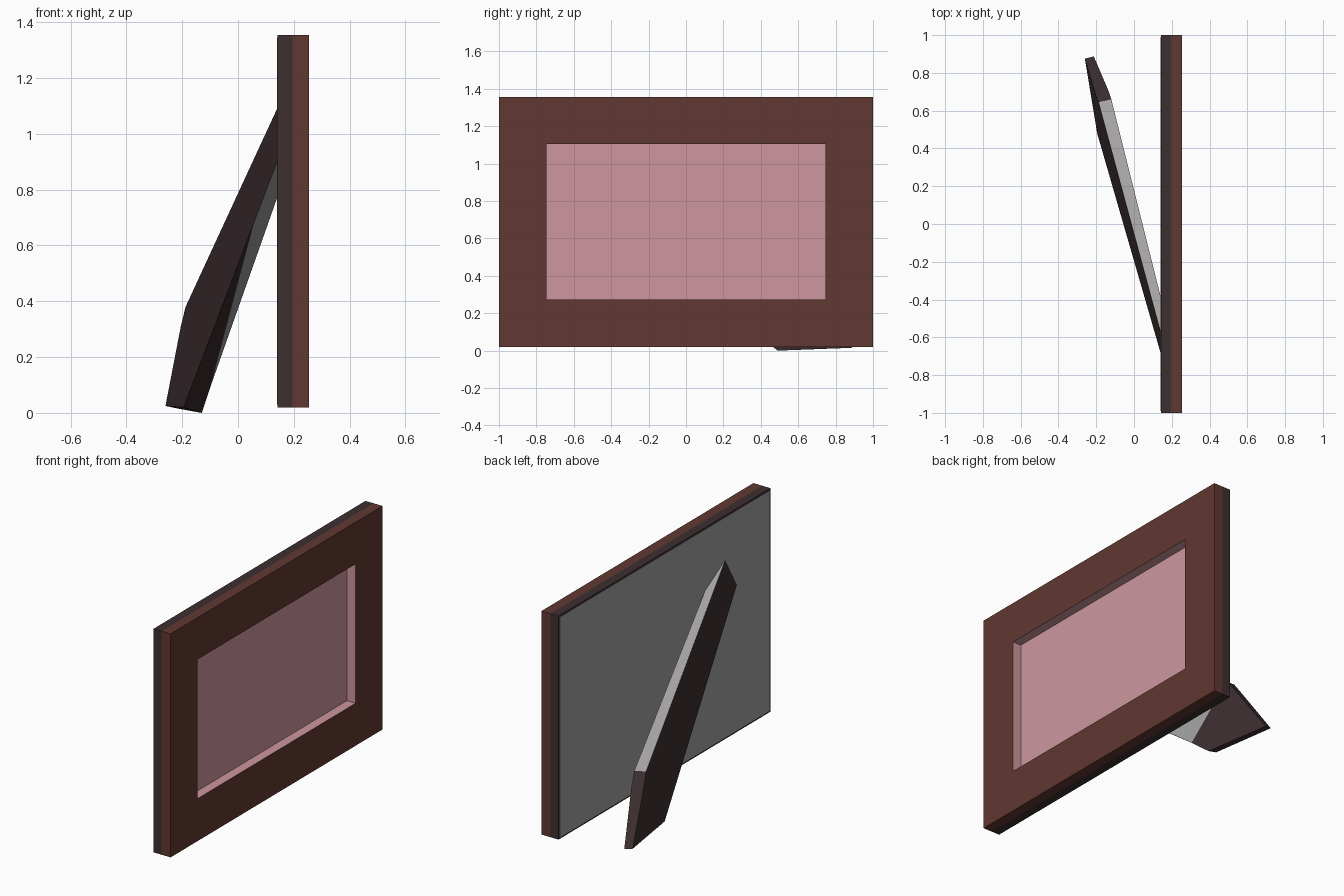
import bpy, bmesh
from mathutils import Vector

cube = bpy.data.objects.get("Cube")
if cube:
    bpy.data.objects.remove(cube, do_unlink=True)


def material(name, color):
    m = bpy.data.materials.new(name)
    m.use_nodes = True
    m.diffuse_color = (*color, 1)
    bsdf = next(n for n in m.node_tree.nodes if n.type == 'BSDF_PRINCIPLED')
    bsdf.inputs["Base Color"].default_value = (*color, 1)
    return m


brown = material("frame_brown", (0.12, 0.04, 0.032))
dark = material("dark_brown", (0.048, 0.028, 0.03))
pink = material("picture_pink", (0.61, 0.31, 0.345))
gray = material("card_gray", (0.37, 0.36, 0.36))


def finish(name, bm, mats):
    bmesh.ops.recalc_face_normals(bm, faces=bm.faces[:])
    me = bpy.data.meshes.new(name)
    bm.to_mesh(me)
    bm.free()
    for m in mats:
        me.materials.append(m)
    ob = bpy.data.objects.new(name, me)
    bpy.context.collection.objects.link(ob)
    return ob


def box(lo, hi):
    bm = bmesh.new()
    bmesh.ops.create_cube(bm, size=1)
    for v in bm.verts:
        v.co = Vector([l + (c + 0.5) * (h - l) for c, l, h in zip(v.co, lo, hi)])
    return bm


BACK, SEAM, FRONT = 0.14, 0.196, 0.255
BOTTOM, TOP = 0.02, 1.355

# Rear slab of the frame, with a gray card over its back
finish("frame_back", box((BACK + 0.002, -1, BOTTOM), (SEAM, 1, TOP)), [dark])
finish("back_card", box((BACK, -0.99, BOTTOM + 0.01), (BACK + 0.004, 0.99, TOP - 0.01)), [gray])

# Front border: a ring extruded from the opening outline, pink inner walls
bm = bmesh.new()
rings = []
for half, low, high in ((1, BOTTOM, TOP), (0.745, 0.274, 1.105)):
    for x in (SEAM, FRONT):
        rings.append([bm.verts.new((x, y, z)) for y, z in
                      ((-half, low), (half, low), (half, high), (-half, high))])
for a, b, index in ((0, 1, 0), (1, 3, 0), (3, 2, 1), (2, 0, 0)):
    for i in range(4):
        j = (i + 1) % 4
        f = bm.faces.new((rings[a][i], rings[a][j], rings[b][j], rings[b][i]))
        f.material_index = index
finish("frame_front", bm, [brown, pink])

# Picture at the bottom of the recess
finish("picture", box((SEAM - 0.004, -0.745, 0.274), (SEAM + 0.002, 0.745, 1.105)), [pink])

# Slanted prop leg: outer outline and inner outline joined by edge faces
points = {
    "top_out": (0.14, -0.57, 1.09), "low_out": (0.14, -0.68, 0.90),
    "top_in": (0.14, -0.38, 0.98), "low_in": (0.14, -0.49, 0.77),
    "side_out": (-0.188, 0.645, 0.38), "side_in": (-0.12, 0.66, 0.37),
    "bend_out": (-0.205, 0.69, 0.31), "bend_in": (-0.137, 0.71, 0.30),
    "tip_out": (-0.26, 0.875, 0.025), "tip_in": (-0.213, 0.887, 0.015),
    "heel_out": (-0.195, 0.48, 0.02), "heel_in": (-0.13, 0.49, 0),
    "mid_out": (0.058, -0.396, 0.685), "cut_in": (-0.10, 0.38, 0.09),
}
dark_faces = (
    "top_out side_out bend_out tip_out heel_out mid_out low_out",
    "side_out side_in bend_in bend_out",
    "bend_out bend_in tip_in tip_out",
    "tip_out tip_in heel_in heel_out",
    "heel_out heel_in cut_in mid_out",
    "side_in cut_in heel_in tip_in bend_in",
)
gray_faces = (
    "top_out top_in side_in side_out",
    "mid_out cut_in low_in low_out",
    "top_in low_in cut_in side_in",
    "top_out low_out low_in top_in",
)
bm = bmesh.new()
verts = {name: bm.verts.new(co) for name, co in points.items()}
for index, faces in enumerate((dark_faces, gray_faces)):
    for names in faces:
        f = bm.faces.new([verts[n] for n in names.split()])
        f.material_index = index
finish("prop_leg", bm, [dark, gray])
